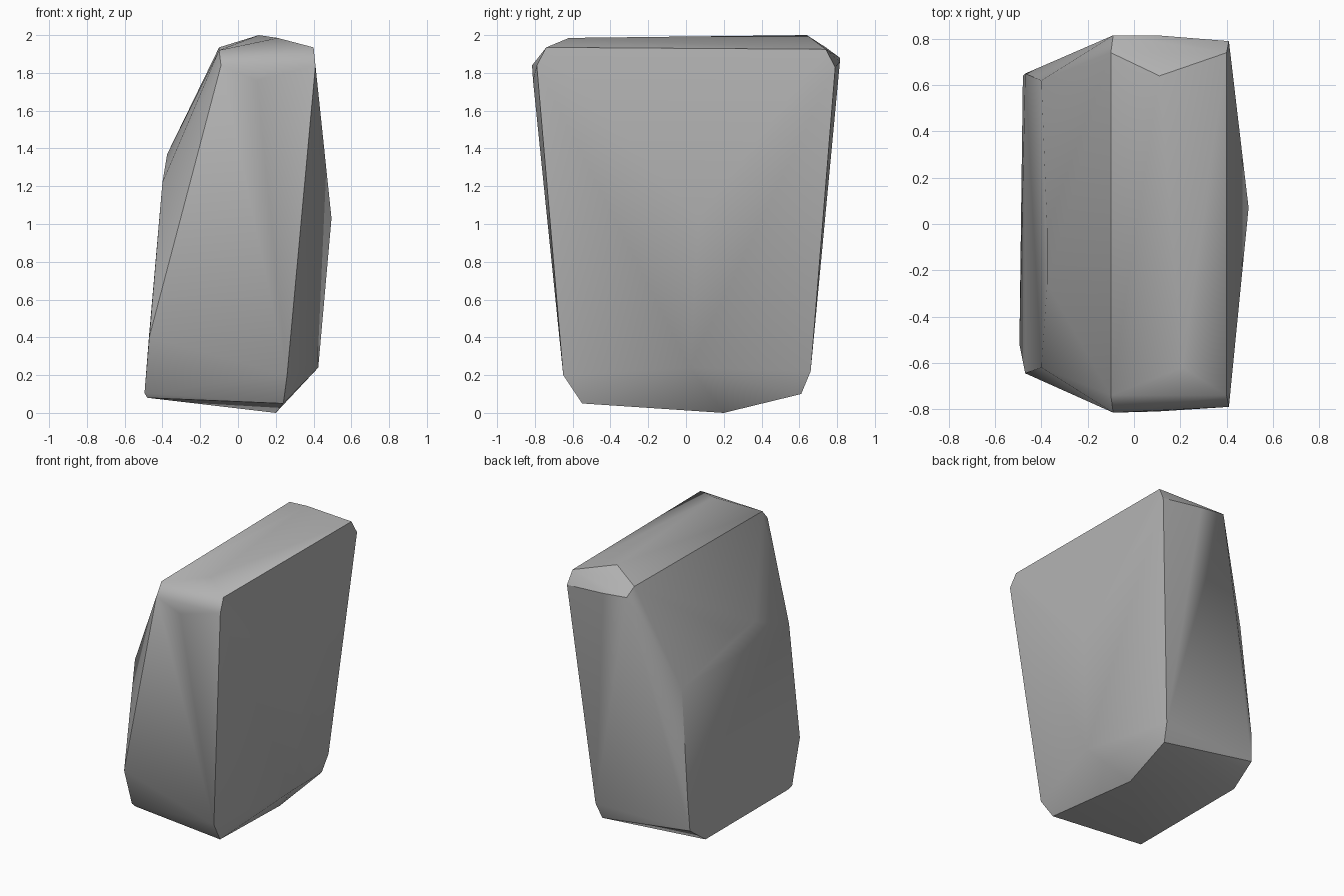
import bpy, bmesh, math

cube = bpy.data.objects.get("Cube")
if cube:
    bpy.data.objects.remove(cube, do_unlink=True)

stone = bpy.data.materials.new("stone_grey")
stone.use_nodes = True
colour = (0.45, 0.45, 0.45, 1)
stone.diffuse_color = colour
stone.node_tree.nodes["Principled BSDF"].inputs["Base Color"].default_value = colour

# Corner points of the boulder, grouped by region
top = [(0.11, 0.64, 2.0), (0.21, -0.62, 1.985), (0.40, -0.74, 1.935),
       (0.40, 0.74, 1.925), (-0.10, -0.74, 1.92), (-0.10, 0.74, 1.935)]
shoulders = [(0.41, -0.79, 1.84), (-0.09, -0.815, 1.84), (0.41, 0.79, 1.83),
             (-0.09, 0.815, 1.88), (0.10, 0.815, 1.86), (0.10, -0.81, 1.76)]
side_ridges = [(-0.40, -0.62, 1.22), (-0.40, 0.62, 1.22), (-0.375, -0.02, 1.37),
               (-0.375, -0.26, 1.37), (0.495, 0.07, 1.03), (0.425, 0.02, 0.24)]
base = [(-0.47, -0.645, 0.40), (0.26, -0.65, 0.20), (0.24, -0.55, 0.05),
        (-0.495, -0.52, 0.105), (-0.48, -0.50, 0.08), (0.20, 0.20, 0.0),
        (0.25, 0.61, 0.10), (0.27, 0.66, 0.22), (-0.47, 0.65, 0.42),
        (-0.48, 0.64, 0.21), (-0.48, 0.46, 0.08)]

# Wrap the corners in a convex skin
bm = bmesh.new()
for p in top + shoulders + side_ridges + base:
    bm.verts.new(p)
hull = bmesh.ops.convex_hull(bm, input=bm.verts)
loose = {g for g in hull["geom_interior"] + hull["geom_unused"]
         if isinstance(g, bmesh.types.BMVert)}
bmesh.ops.delete(bm, geom=list(loose), context="VERTS")
bmesh.ops.recalc_face_normals(bm, faces=bm.faces)
mesh = bpy.data.meshes.new("boulder")
bm.to_mesh(mesh)
bm.free()
mesh.materials.append(stone)
boulder = bpy.data.objects.new("boulder", mesh)
bpy.context.collection.objects.link(boulder)

# Soft faces with crisp corners
bpy.context.view_layer.objects.active = boulder
boulder.select_set(True)
bpy.ops.object.shade_smooth_by_angle(angle=math.radians(30))
